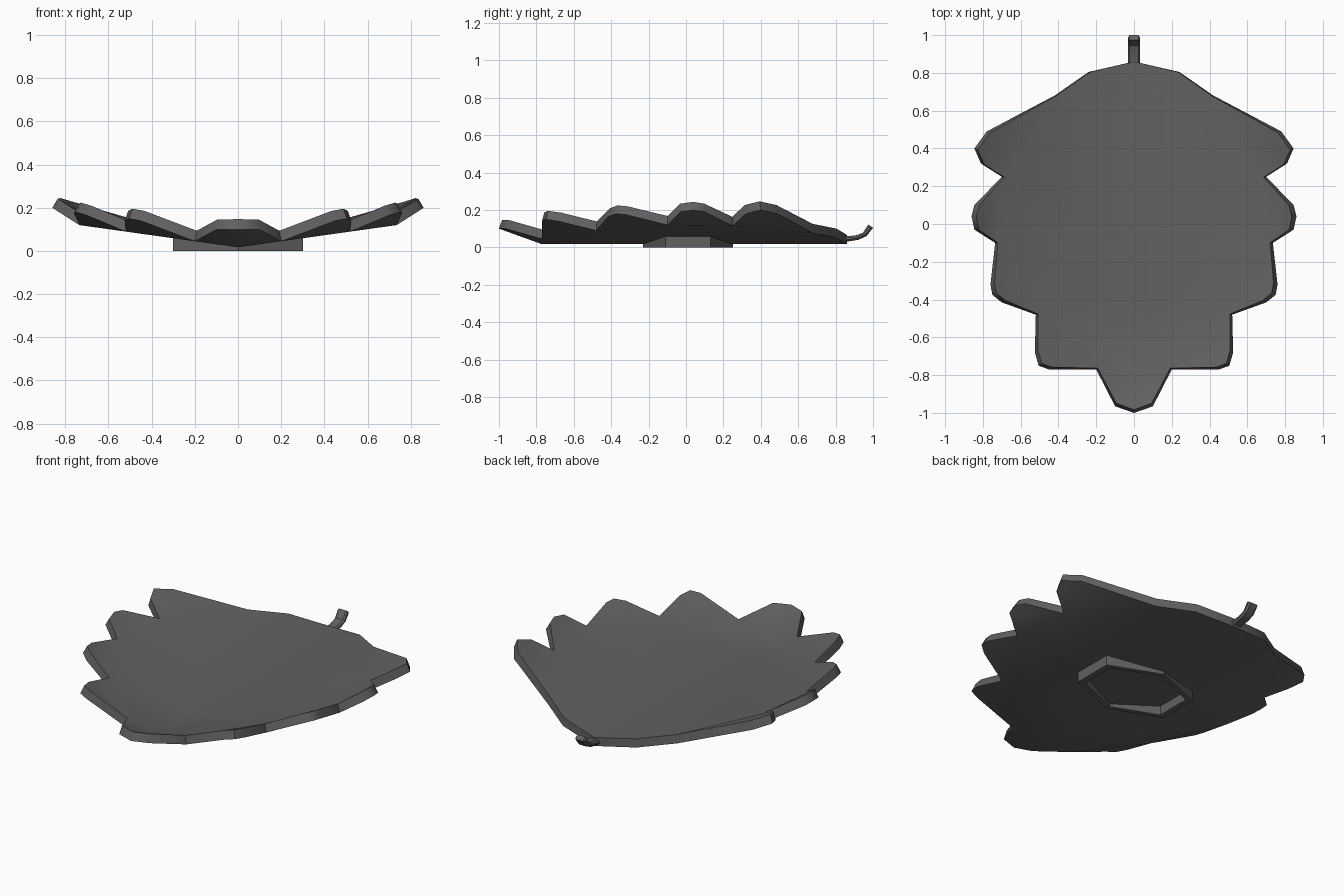
import bpy, bmesh, math

cube = bpy.data.objects.get("Cube")
if cube:
    bpy.data.objects.remove(cube)

# One dark grey finish for every part
grey = bpy.data.materials.new("dark_grey")
grey.use_nodes = True
grey.diffuse_color = (0.12, 0.12, 0.12, 1)
grey.node_tree.nodes["Principled BSDF"].inputs["Base Color"].default_value = (0.12, 0.12, 0.12, 1)

THICK = 0.05


def finish(name, bm, angle):
    mesh = bpy.data.meshes.new(name)
    bm.to_mesh(mesh)
    bm.free()
    obj = bpy.data.objects.new(name, mesh)
    bpy.context.collection.objects.link(obj)
    mesh.materials.append(grey)
    bpy.ops.object.select_all(action='DESELECT')
    obj.select_set(True)
    bpy.context.view_layer.objects.active = obj
    bpy.ops.object.shade_smooth_by_angle(angle=math.radians(angle))


def keel(x):
    return 0.017 + 0.14 * abs(x)


# Leaf dish: shallow V body between the notches, with an upturned lobe outside each fold
notches = [(0.2, -0.77), (0.52, -0.48), (0.735, -0.1), (0.7, 0.25), (0.42, 0.68)]
lobes = [
    [(0.45, -0.77, 0.14), (0.505, -0.75, 0.15), (0.525, -0.68, 0.14)],
    [(0.70, -0.415, 0.165), (0.75, -0.375, 0.18), (0.76, -0.32, 0.175)],
    [(0.845, -0.03, 0.19), (0.86, 0.04, 0.2), (0.845, 0.1, 0.19)],
    [(0.81, 0.32, 0.18), (0.845, 0.4, 0.2), (0.78, 0.49, 0.18)],
]
front_lobe = [(0.1, -0.965, 0.1), (0, -1, 0.1)]

bm = bmesh.new()
for side in (1, -1):
    def vert(x, y, z=None):
        return bm.verts.new((x * side, y, keel(x) if z is None else z))

    def face(*points):
        # Wind both halves so that every face looks up
        new = bm.faces.new([vert(*p) for p in points])
        new.normal_update()
        if new.normal.z < 0:
            new.normal_flip()

    for i, tips in enumerate(lobes):
        a, b = notches[i], notches[i + 1]
        face(a, *tips, b)
        if i < 3:
            face((0, a[1]), a, b, (0, b[1]))
    face((0, 0.25), notches[3], notches[4], (0, 0.68))
    face((0, 0.68), notches[4], (0.24, 0.805), (0, 0.86))
    face((0, -0.77), front_lobe[1], front_lobe[0], notches[0])
bmesh.ops.remove_doubles(bm, verts=bm.verts[:], dist=0.001)
bm.normal_update()

# Thicken the sheet upwards and wall the rim
under = bm.faces[:]
rim = [e for e in bm.edges if e.is_boundary]
top = {v: bm.verts.new(v.co + v.normal * THICK) for v in bm.verts[:]}
for f in under:
    bm.faces.new([top[v] for v in f.verts])
for e in rim:
    a, b = e.verts
    bm.faces.new((a, b, top[b], top[a]))
bmesh.ops.recalc_face_normals(bm, faces=bm.faces[:])
finish("leaf_dish", bm, 55)

# Six-sided foot ring under the dish
bm = bmesh.new()
hexagon = [(0, 0.24), (0.3, 0.12), (0.3, -0.12), (0, -0.24), (-0.3, -0.12), (-0.3, 0.12)]
loops = [[bm.verts.new((x * s, y * s + 0.01, z)) for x, y in hexagon]
         for s, z in ((1, 0), (1, 0.062), (0.88, 0.062), (0.88, 0))]
for k in range(4):
    a, b = loops[k], loops[(k + 1) % 4]
    for i in range(6):
        j = (i + 1) % 6
        bm.faces.new((a[i], a[j], b[j], b[i]))
bmesh.ops.recalc_face_normals(bm, faces=bm.faces[:])
finish("foot_ring", bm, 30)

# Upturned stem at the back: side profile swept across its width
bm = bmesh.new()
profile = [(0.82, 0.025), (0.92, 0.04), (0.965, 0.06), (1.0, 0.105),
           (0.975, 0.122), (0.945, 0.078), (0.91, 0.065), (0.82, 0.055)]
flat = bm.faces.new([bm.verts.new((-0.032, y, z)) for y, z in profile])
swept = bmesh.ops.extrude_face_region(bm, geom=[flat])
bmesh.ops.translate(bm, vec=(0.064, 0, 0),
                    verts=[g for g in swept["geom"] if isinstance(g, bmesh.types.BMVert)])
bmesh.ops.recalc_face_normals(bm, faces=bm.faces[:])
corners = [e for e in bm.edges if abs(e.verts[0].co.x - e.verts[1].co.x) < 0.001]
bmesh.ops.bevel(bm, geom=corners, offset=0.009, segments=1, affect='EDGES')
finish("stem", bm, 30)
